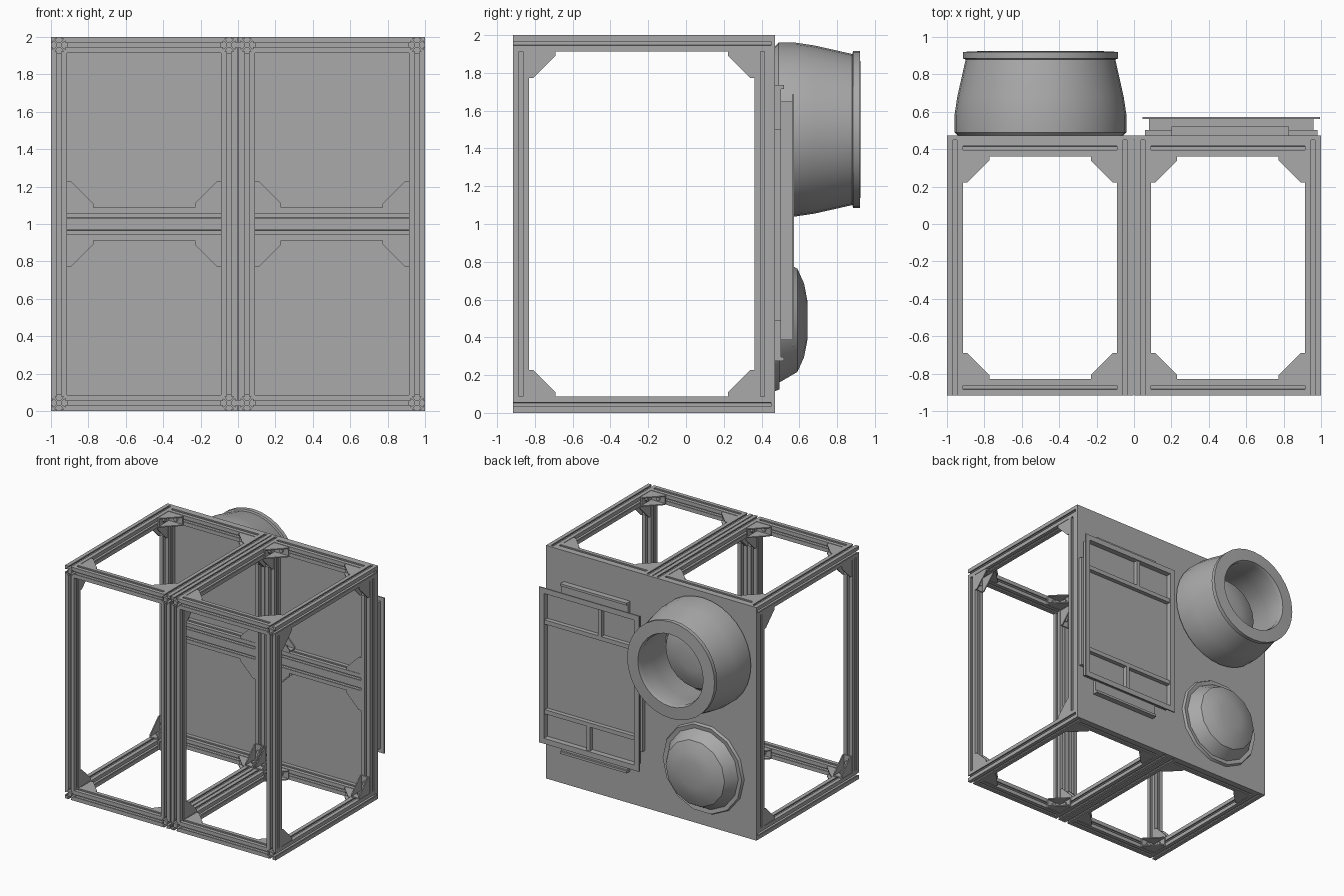
import bpy, bmesh, math
from mathutils import Vector

cube = bpy.data.objects.get("Cube")
if cube:
    bpy.data.objects.remove(cube)

grey = bpy.data.materials.new("aluminium_grey")
grey.use_nodes = True
grey.diffuse_color = (0.4, 0.4, 0.4, 1)
grey.node_tree.nodes["Principled BSDF"].inputs["Base Color"].default_value = (0.4, 0.4, 0.4, 1)


def finish(bm, name, smooth=False):
    bmesh.ops.recalc_face_normals(bm, faces=bm.faces)
    mesh = bpy.data.meshes.new(name)
    bm.to_mesh(mesh)
    bm.free()
    mesh.materials.append(grey)
    obj = bpy.data.objects.new(name, mesh)
    bpy.context.collection.objects.link(obj)
    if smooth:
        bpy.ops.object.select_all(action='DESELECT')
        obj.select_set(True)
        bpy.context.view_layer.objects.active = obj
        bpy.ops.object.shade_smooth_by_angle(angle=math.radians(35))
    return obj


def add_prism(bm, points, vector):
    """Extrude a flat outline along a vector."""
    face = bm.faces.new([bm.verts.new(p) for p in points])
    new = bmesh.ops.extrude_face_region(bm, geom=[face], use_keep_orig=True)
    bmesh.ops.translate(bm, vec=vector, verts=[v for v in new["geom"] if isinstance(v, bmesh.types.BMVert)])


def add_box(bm, x0, x1, y0, y1, z0, z1):
    outline = [(x0, y0, z0), (x1, y0, z0), (x1, y1, z0), (x0, y1, z0)]
    add_prism(bm, outline, Vector((0, 0, z1 - z0)))


def lathe(name, x, z, profile, sides, smooth=True):
    """Turn (radius, y) points around an axis that runs front to back."""
    bm = bmesh.new()
    rings = []
    for r, y in profile:
        if r == 0:
            rings.append([bm.verts.new((x, y, z))] * sides)
        else:
            angles = [2 * math.pi * i / sides for i in range(sides)]
            rings.append([bm.verts.new((x + r * math.cos(a), y, z + r * math.sin(a))) for a in angles])
    for a, b in zip(rings, rings[1:]):
        for i in range(sides):
            j = (i + 1) % sides
            bm.faces.new(list(dict.fromkeys((a[i], a[j], b[j], b[i]))))
    return finish(bm, name, smooth)


# Slotted beam cross-section: one side turned four times
W = 0.087
H = W / 2
side = [(-H, -H), (-0.011, -H), (-0.011, -0.034), (-0.023, -0.034), (-0.010, -0.016),
        (0.010, -0.016), (0.023, -0.034), (0.011, -0.034), (0.011, -H)]
section = []
for turn in range(4):
    for u, v in side:
        for _ in range(turn):
            u, v = -v, u
        section.append((u, v))


def beam(name, axis, a, b, start, end):
    """a and b place the centre on the two other axes, in x, y, z order."""
    bm = bmesh.new()
    outline = []
    for u, v in section:
        p = [a + u, b + v]
        p.insert(axis, start)
        outline.append(p)
    vector = Vector((0, 0, 0))
    vector[axis] = end - start
    add_prism(bm, outline, vector)
    return finish(bm, name)


def gusset(name, corner, a, b):
    """Corner bracket with legs along a and b: two cheeks, two feet, two bolts."""
    o, a, b = Vector(corner), Vector(a), Vector(b)
    c = a.cross(b)
    bm = bmesh.new()
    leg, lip, half, wall = 0.14, 0.022, 0.04, 0.009
    outline = [(0, 0), (leg, 0), (leg, lip), (lip, leg), (0, leg)]
    for start in (-half, half - wall):
        add_prism(bm, [o + a * u + b * v + c * start for u, v in outline], c * wall)
    for p, q in ((a, b), (b, a)):
        foot = [o - c * half, o + p * leg - c * half, o + p * leg + c * half, o + c * half]
        add_prism(bm, foot, q * 0.01)
        bolt = [o + p * (0.08 + 0.018 * math.cos(k * math.pi / 3)) + c * 0.018 * math.sin(k * math.pi / 3)
                for k in range(6)]
        add_prism(bm, bolt, q * 0.025)
    return finish(bm, name)


# Two mirrored open frames side by side
FRONT, BACK = -0.917, 0.449
front_y, back_y = FRONT + H, BACK - H
inner_x, outer_x = 0.004 + H, 1 - H
low_z, high_z = H, 2 - H
for s, word in ((1, "left"), (-1, "right")):
    for x, place in ((inner_x, "inner"), (outer_x, "outer")):
        for y in (front_y, back_y):
            beam(f"{word}_{place}_post", 2, s * x, y, W, 2 - W)
        for z in (low_z, high_z):
            beam(f"{word}_{place}_rail", 1, s * x, z, FRONT, BACK)
    for y in (front_y, back_y):
        for z in (low_z, high_z):
            beam(f"{word}_cross_beam", 0, y, z, s * (inner_x + H), s * (outer_x - H))
    for z in (1 - H, 1 + H):
        beam(f"{word}_middle_beam", 0, back_y, z, s * (inner_x + H), s * (outer_x - H))

    # Corner brackets in all three planes
    for x, dx in ((inner_x, s), (outer_x, -s)):
        face_x = s * x + dx * H
        for y, dy in ((front_y, 1), (back_y, -1)):
            for z, dz in ((low_z, 1), (high_z, -1)):
                gusset("rail_post_gusset", (s * x, y + dy * H, z + dz * H), (0, dy, 0), (0, 0, dz))
                gusset("rail_beam_gusset", (face_x, y + dy * H, z), (dx, 0, 0), (0, dy, 0))
        for dz in (1, -1):
            gusset("middle_gusset", (face_x, back_y, 1 + dz * W), (dx, 0, 0), (0, 0, dz))

# Back plate
bm = bmesh.new()
add_box(bm, -1, 1, BACK, 0.472, 0, 2)
finish(bm, "back_plate")

# Hollow tapered duct with a rim
lathe("duct", -0.5, 1.5, [(0.44, 0.47), (0.46, 0.49), (0.46, 0.58), (0.445, 0.68), (0.40, 0.88),
                          (0.415, 0.885), (0.415, 0.92), (0.31, 0.925), (0.30, 0.89),
                          (0.33, 0.70), (0.36, 0.47)], 32)

# Domes: one inside the duct, one bare below it
dome = [(0.34, 0.49), (0.28, 0.59), (0.20, 0.625), (0.11, 0.642), (0, 0.642)]
lathe("duct_dome", -0.5, 1.5, dome, 20)
lathe("lower_dome", -0.5, 0.49, [(0.385, 0.47), (0.375, 0.495)] + dome, 14)

# Framed panel on the other half of the plate
X0, X1, Z0, Z1 = 0.045, 0.995, 0.35, 1.685
T = 0.036
bm = bmesh.new()
add_box(bm, X0 + T, X1 - T, 0.50, 0.525, Z0 + T, Z1 - T)
finish(bm, "panel_floor")

bm = bmesh.new()
for y0, y1, grow, width in ((0.562, 0.573, 0, T + 0.01), (0.505, 0.562, T, 0.01)):
    x0, x1, z0, z1 = X0 + grow, X1 - grow, Z0 + grow, Z1 - grow
    add_box(bm, x0, x0 + width, y0, y1, z0, z1)
    add_box(bm, x1 - width, x1, y0, y1, z0, z1)
    add_box(bm, x0 + width, x1 - width, y0, y1, z0, z0 + width)
    add_box(bm, x0 + width, x1 - width, y0, y1, z1 - width, z1)
finish(bm, "panel_frame")

bm = bmesh.new()
for z in (0.62, 1.39):
    add_box(bm, X0 + T, X1 - T, 0.52, 0.562, z - 0.018, z + 0.018)
add_box(bm, 0.41, 0.44, 0.52, 0.562, 1.39, Z1 - T)
add_box(bm, 0.52, 0.55, 0.52, 0.562, Z0 + T, 0.62)
finish(bm, "panel_bars")

# Mounting pad and top and bottom brackets behind the panel
bm = bmesh.new()
add_box(bm, 0.06, 0.98, 0.47, 0.502, 0.49, 1.5)
finish(bm, "panel_mount")
for z0, z1, lip_z, name in ((1.5, 1.735, 1.715, "upper_bracket"), (0.275, 0.49, 0.275, "lower_bracket")):
    bm = bmesh.new()
    add_box(bm, 0.2, 0.83, 0.47, 0.503, z0, z1)
    add_box(bm, 0.2, 0.83, 0.503, 0.52, lip_z, lip_z + 0.02)
    finish(bm, name)
